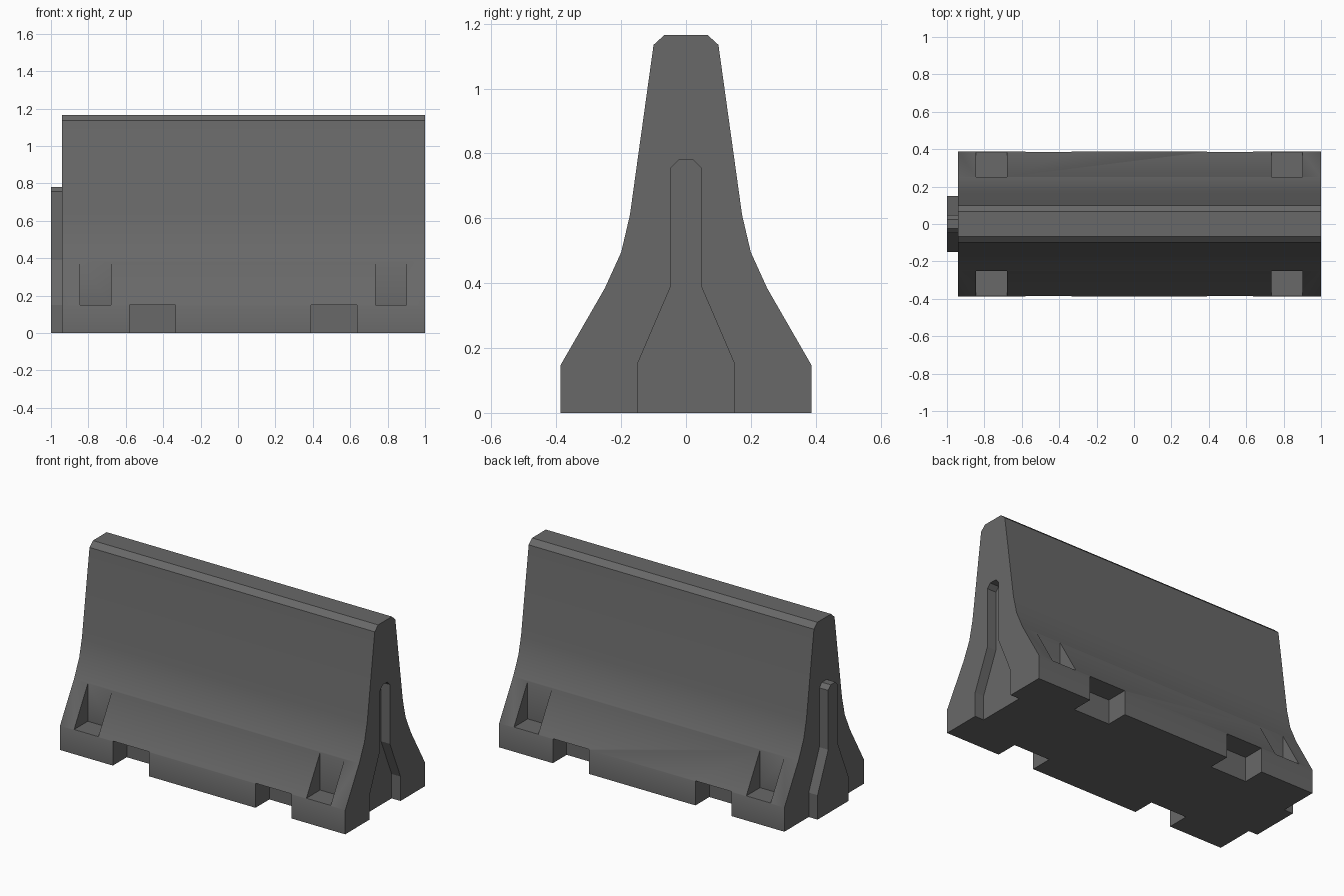
import bpy
import bmesh
import math

cube = bpy.data.objects.get("Cube")
if cube:
    bpy.data.objects.remove(cube, do_unlink=True)

# One grey concrete colour
concrete = bpy.data.materials.new("grey concrete")
concrete.use_nodes = True
grey = (0.14, 0.14, 0.14, 1)
concrete.diffuse_color = grey
shader = concrete.node_tree.nodes["Principled BSDF"]
shader.inputs["Base Color"].default_value = grey
shader.inputs["Roughness"].default_value = 0.9


def extrude_profile(bm, half, x0, x1):
    """Mirror a half profile of (y, z) points and extrude it along x."""
    loop = half + [(-y, z) for y, z in reversed(half)]
    face = bm.faces.new([bm.verts.new((x0, y, z)) for y, z in loop])
    result = bmesh.ops.extrude_face_region(bm, geom=[face])
    for item in result["geom"]:
        if isinstance(item, bmesh.types.BMVert):
            item.co.x = x1


def add_box(bm, x, y, z):
    """Add a box from ranges along each axis."""
    made = bmesh.ops.create_cube(bm, size=1)
    for v in made["verts"]:
        v.co = [(a + b) / 2 + c * (b - a) for (a, b), c in zip((x, y, z), v.co)]


def finish(bm, name):
    bmesh.ops.recalc_face_normals(bm, faces=bm.faces)
    mesh = bpy.data.meshes.new(name)
    bm.to_mesh(mesh)
    bm.free()
    mesh.materials.append(concrete)
    obj = bpy.data.objects.new(name, mesh)
    bpy.context.collection.objects.link(obj)
    return obj


SEAM = -0.94
key_profile = [(0.15, 0), (0.15, 0.15), (0.047, 0.39), (0.047, 0.755), (0.023, 0.78)]

# Barrier body
bm = bmesh.new()
extrude_profile(bm, [(0.387, 0), (0.387, 0.147), (0.25, 0.385), (0.2, 0.495),
                     (0.173, 0.61), (0.1, 1.135), (0.067, 1.165)], SEAM, 1)
body = finish(bm, "barrier_body")

# Cutter: end groove, lifting pockets and fork slots on both faces
bm = bmesh.new()
extrude_profile(bm, [(0.15, -0.1)] + key_profile[1:], 0.94, 1.1)
for side in (-1, 1):
    depth = sorted((side * 0.252, side * 0.5))
    for x in ((-0.845, -0.68), (0.735, 0.9)):
        add_box(bm, x, depth, (0.15, 0.5))
    for x in ((-0.58, -0.335), (0.39, 0.635)):
        add_box(bm, x, depth, (-0.1, 0.15))
cutter = finish(bm, "recess_cutter")
cutter.hide_render = True

cut = body.modifiers.new("recesses", "BOOLEAN")
cut.operation = "DIFFERENCE"
cut.solver = "EXACT"
cut.object = cutter
bpy.ops.object.select_all(action="DESELECT")
body.select_set(True)
bpy.context.view_layer.objects.active = body
bpy.ops.object.modifier_apply(modifier=cut.name)
bpy.data.objects.remove(cutter, do_unlink=True)

# Smooth the curved flanks, keep the groove faces flat
bpy.ops.object.shade_smooth_by_angle(angle=math.radians(32))
for face in body.data.polygons:
    if abs(face.center.y) < 0.12 and face.center.x > 0.9:
        face.use_smooth = False

# Interlocking tongue on the other end, open where it meets the body
bm = bmesh.new()
extrude_profile(bm, key_profile, -1, SEAM)
bmesh.ops.recalc_face_normals(bm, faces=bm.faces)
inner = [f for f in bm.faces if all(abs(v.co.x - SEAM) < 1e-4 for v in f.verts)]
bmesh.ops.delete(bm, geom=inner, context="FACES_ONLY")
tongue = finish(bm, "end_tongue")
